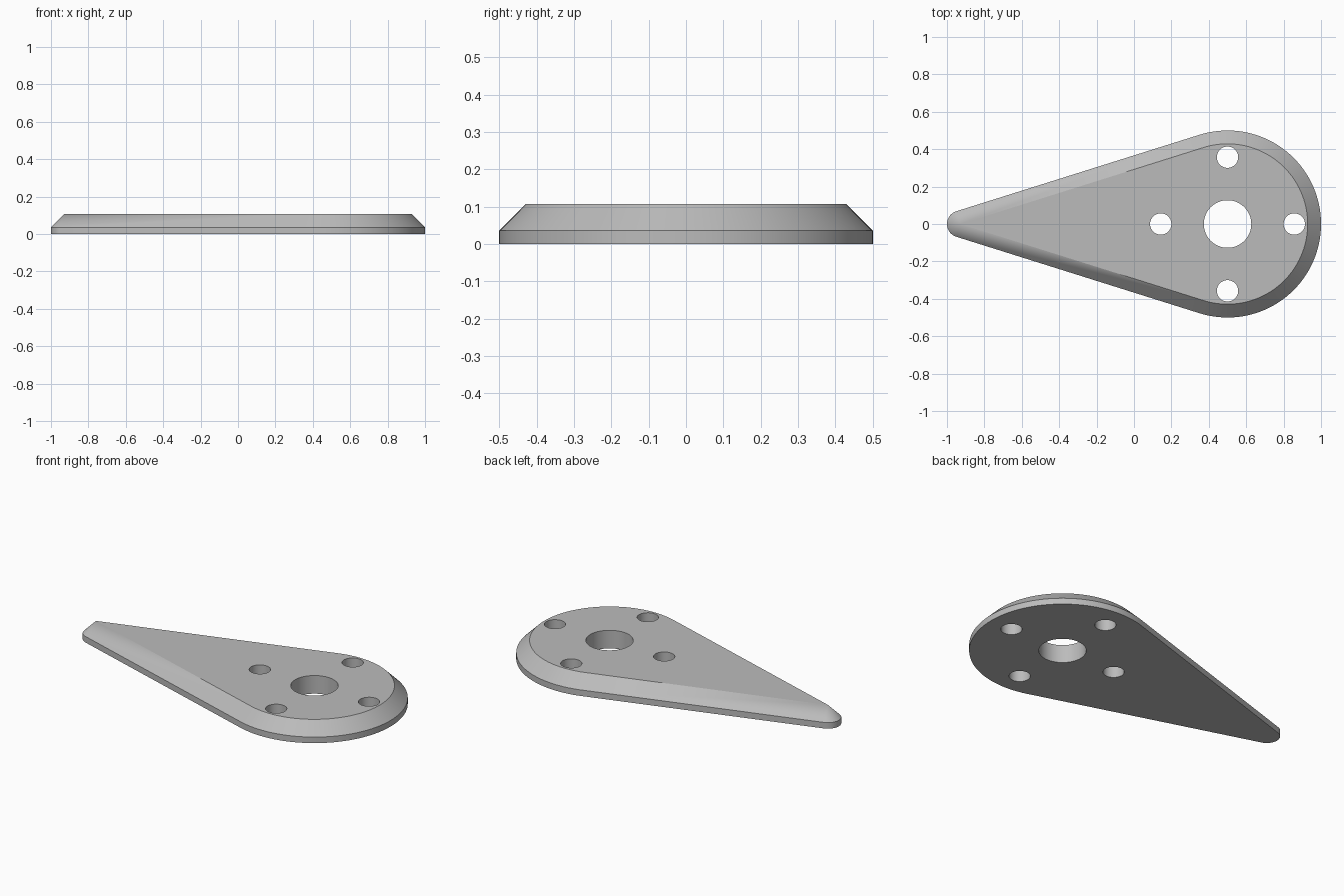
import bpy
import bmesh
from math import acos, cos, sin, pi, radians

cube = bpy.data.objects.get("Cube")
if cube:
    bpy.data.objects.remove(cube, do_unlink=True)

UNIT = 1 / 14
BIG_X, BIG_R = 0.5, 0.5
TIP_X, TIP_R = -1 + UNIT, UNIT
BASE_H, TOP_H = UNIT / 2, UNIT * 1.5

grey = bpy.data.materials.new("plain grey")
grey.use_nodes = True
colour = (0.5, 0.5, 0.5, 1)
grey.diffuse_color = colour
grey.node_tree.nodes["Principled BSDF"].inputs["Base Color"].default_value = colour


def arc(cx, r, start, end, steps):
    angles = [start + (end - start) * i / steps for i in range(steps + 1)]
    return [(cx + r * cos(a), r * sin(a)) for a in angles]


def teardrop(inset):
    """Round end and small tip joined by their common tangents."""
    tangent = acos((TIP_R - BIG_R) / (BIG_X - TIP_X))
    return (arc(BIG_X, BIG_R - inset, -tangent, tangent, 72)
            + arc(TIP_X, TIP_R - inset, tangent, 2 * pi - tangent, 24))


def add_cutter(x, y, radius):
    bpy.ops.mesh.primitive_cylinder_add(vertices=64, radius=radius, depth=1, location=(x, y, 0))
    cutter = bpy.context.object
    cutter.name = "hole_cutter"
    cutter.hide_render = True
    cutter.data.materials.append(grey)
    return cutter


# Plate body: straight rim, then a bevel running to a point at the tip
bm = bmesh.new()
rings = [[bm.verts.new((x, y, z)) for x, y in teardrop(inset)]
         for inset, z in ((0, 0), (0, BASE_H), (UNIT, TOP_H))]
for low, high in zip(rings, rings[1:]):
    for i in range(len(low)):
        j = (i + 1) % len(low)
        bm.faces.new((low[i], low[j], high[j], high[i]))
bm.faces.new(rings[0][::-1])
bm.faces.new(rings[-1])
bmesh.ops.remove_doubles(bm, verts=bm.verts[:], dist=0.0001)
bmesh.ops.recalc_face_normals(bm, faces=bm.faces[:])
mesh = bpy.data.meshes.new("teardrop_plate")
bm.to_mesh(mesh)
bm.free()
mesh.materials.append(grey)
plate = bpy.data.objects.new("teardrop_plate", mesh)
bpy.context.collection.objects.link(plate)

# Centre bore and four bolt holes around it
cutters = [add_cutter(BIG_X, 0, 0.127)]
for k in range(4):
    a = k * pi / 2
    cutters.append(add_cutter(BIG_X + 5 * UNIT * cos(a), 5 * UNIT * sin(a), 0.057))

bpy.ops.object.select_all(action="DESELECT")
plate.select_set(True)
bpy.context.view_layer.objects.active = plate
for cutter in cutters:
    cut = plate.modifiers.new("hole", "BOOLEAN")
    cut.operation = "DIFFERENCE"
    cut.solver = "EXACT"
    cut.object = cutter
    bpy.ops.object.modifier_apply(modifier=cut.name)
    bpy.data.objects.remove(cutter, do_unlink=True)

bpy.ops.object.shade_smooth_by_angle(angle=radians(30))
